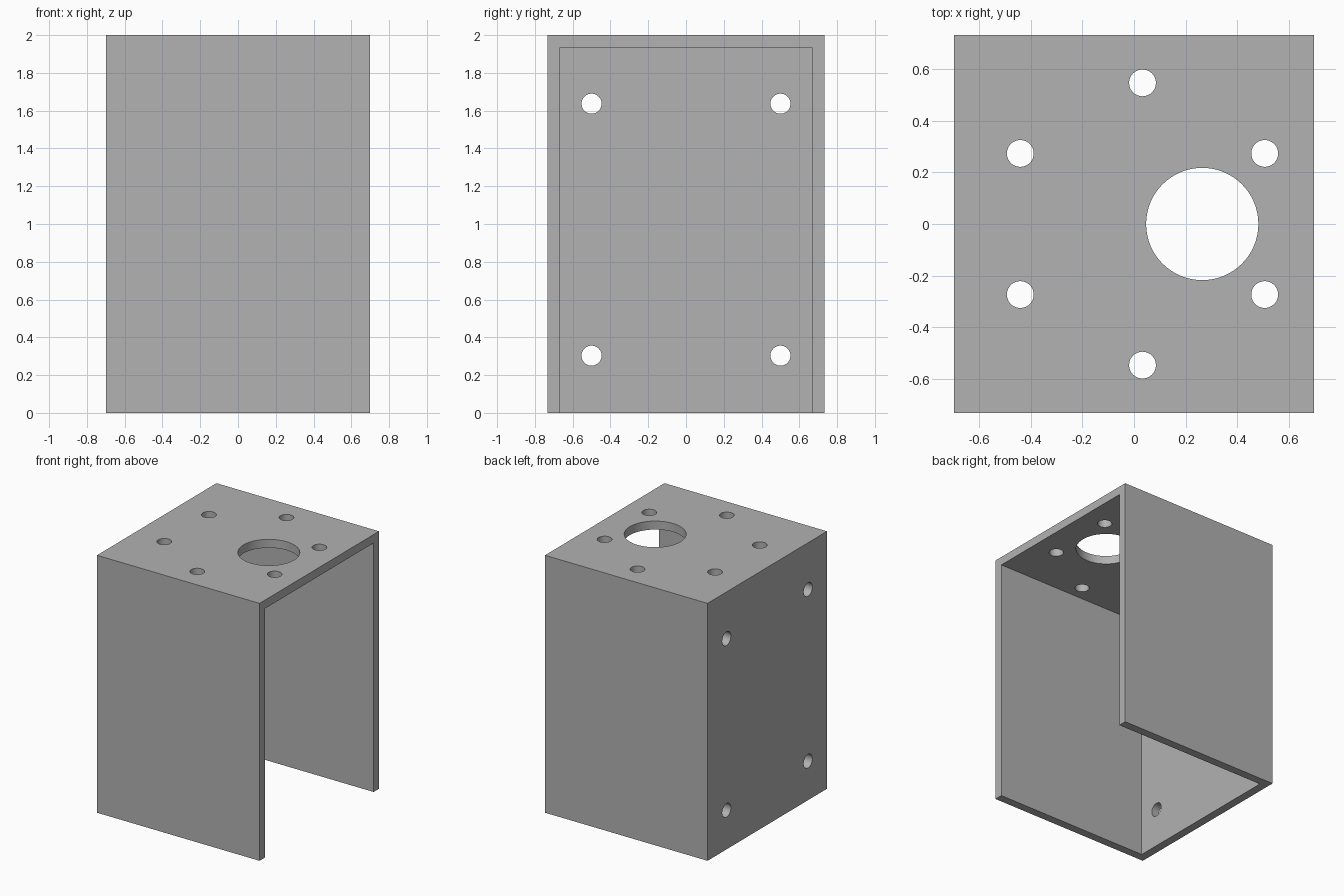
import bpy
import math

if "Cube" in bpy.data.objects:
    bpy.data.objects.remove(bpy.data.objects["Cube"], do_unlink=True)

WIDTH, DEPTH, HEIGHT, WALL = 1.397, 1.466, 2.0, 0.066

grey = bpy.data.materials.new("plain_grey")
grey.use_nodes = True
colour = (0.445, 0.445, 0.445, 1)
grey.diffuse_color = colour
grey.node_tree.nodes["Principled BSDF"].inputs["Base Color"].default_value = colour


def box(name, size, centre):
    bpy.ops.mesh.primitive_cube_add(size=1, location=centre)
    ob = bpy.context.object
    ob.name = name
    ob.scale = size
    bpy.ops.object.transform_apply(location=True, rotation=True, scale=True)
    return ob


def drill(name, radius, centre, rotation=(0, 0, 0)):
    bpy.ops.mesh.primitive_cylinder_add(vertices=64, radius=radius, depth=WALL * 3,
                                        location=centre, rotation=rotation)
    ob = bpy.context.object
    ob.name = name
    return ob


# Box housing, closed on top, front, back and left-hand wall
housing = box("housing", (WIDTH, DEPTH, HEIGHT), (0, 0, HEIGHT / 2))
housing.data.materials.append(grey)

# Cavity, open at the bottom and at +x
cutters = [box("cavity_cutter", (WIDTH, DEPTH - 2 * WALL, HEIGHT),
               (WALL, 0, HEIGHT / 2 - WALL))]

# Shaft opening and ring of six screw holes in the top plate
top_z = HEIGHT - WALL / 2
cutters.append(drill("shaft_cutter", 0.218, (0.265, 0, top_z)))
for i in range(6):
    a = math.radians(30 + 60 * i)
    cutters.append(drill("screw_cutter", 0.052,
                         (WALL / 2 + 0.548 * math.cos(a), 0.548 * math.sin(a), top_z)))

# Four mounting holes in the -x wall
for y in (-0.5, 0.5):
    for z in (0.303, 1.637):
        cutters.append(drill("mount_cutter", 0.053, (-WIDTH / 2 + WALL / 2, y, z),
                             (0, math.pi / 2, 0)))

# Cut everything out of the housing
for cutter in cutters:
    cutter.hide_render = True
    bpy.ops.object.select_all(action="DESELECT")
    bpy.context.view_layer.objects.active = housing
    housing.select_set(True)
    mod = housing.modifiers.new("cut", "BOOLEAN")
    mod.operation = "DIFFERENCE"
    mod.solver = "EXACT"
    mod.object = cutter
    bpy.ops.object.modifier_apply(modifier=mod.name)
    bpy.data.objects.remove(cutter, do_unlink=True)

bpy.ops.object.shade_smooth_by_angle(angle=math.radians(30))
